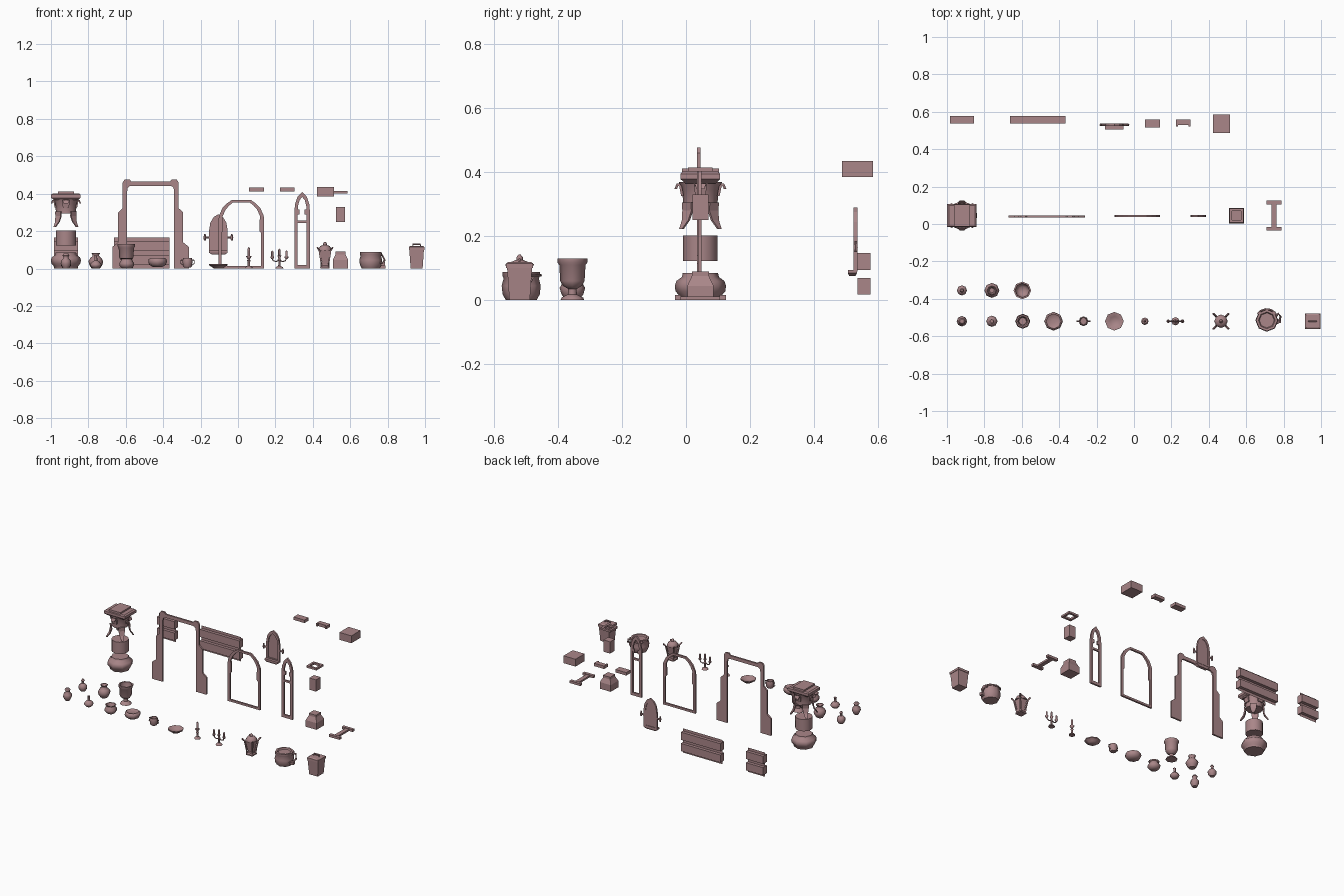
import bpy, math
from mathutils import Vector, Matrix

mat = bpy.data.materials.new("dusky_clay")
mat.diffuse_color = (0.40, 0.24, 0.25, 1)


def mesh(name, verts, faces, smooth=False):
    me = bpy.data.meshes.new(name)
    me.from_pydata(verts, [], faces)
    me.update()
    me.materials.append(mat)
    ob = bpy.data.objects.new(name, me)
    bpy.context.collection.objects.link(ob)
    if smooth:
        bpy.ops.object.select_all(action='DESELECT')
        ob.select_set(True)
        bpy.context.view_layer.objects.active = ob
        bpy.ops.object.shade_smooth_by_angle(angle=math.radians(50))
    return ob


def lathe(name, x, y, prof, n=8, sx=1, sy=1, turn=0.0):
    # prof: (radius, z) from bottom to top
    v, f = [], []
    for r, z in prof:
        for i in range(n):
            a = turn + 2 * math.pi * i / n
            v.append((x + sx * r * math.cos(a), y + sy * r * math.sin(a), z))
    for k in range(len(prof) - 1):
        for i in range(n):
            j = (i + 1) % n
            f.append((k * n + i, k * n + j, k * n + n + j, k * n + n + i))
    f += [tuple(range(n))[::-1], tuple(range(len(v) - n, len(v)))]
    return mesh(name, v, f, n > 4)


def square(name, x, y, prof, sx=1, sy=1):
    # square sections, prof: (half width, z)
    s = math.sqrt(2)
    return lathe(name, x, y, prof, 4, sx * s, sy * s, math.pi / 4)


def box(name, x0, x1, y0, y1, z0, z1):
    return square(name, (x0 + x1) / 2, (y0 + y1) / 2, [(1, z0), (1, z1)], (x1 - x0) / 2, (y1 - y0) / 2)


def full(h):
    return h + [(-a, z) for a, z in reversed(h) if a > 1e-6]


def frame(name, cx, y, outer, inner, closed=True, th=0.012):
    # outer and inner half outlines (dx, z) from bottom to top, mirrored about cx
    o, i = full(outer), full(inner)
    n = len(o)
    v = [(cx + a, y + s * th / 2, z) for s in (-1, 1) for a, z in o + i]
    f = []
    for k in range(n if closed else n - 1):
        m = (k + 1) % n
        f += [(k, m, n + m, n + k), (2 * n + m, 2 * n + k, 3 * n + k, 3 * n + m),
              (k, 2 * n + k, 2 * n + m, m), (n + k, n + m, 3 * n + m, 3 * n + k)]
    if not closed:
        f += [(0, n, 3 * n, 2 * n), (n - 1, 3 * n - 1, 4 * n - 1, 2 * n - 1)]
    return mesh(name, v, f)


def tube(name, pts, r=0.004, n=6):
    pts = [Vector(p) for p in pts]
    v, f = [], []
    for k, p in enumerate(pts):
        d = (pts[min(k + 1, len(pts) - 1)] - pts[max(k - 1, 0)]).normalized()
        q = d.to_track_quat('Z', 'Y')
        for i in range(n):
            a = 2 * math.pi * i / n
            v.append(p + q @ Vector((r * math.cos(a), r * math.sin(a), 0)))
    for k in range(len(pts) - 1):
        for i in range(n):
            j = (i + 1) % n
            f.append((k * n + i, k * n + j, k * n + n + j, k * n + n + i))
    f += [tuple(range(n))[::-1], tuple(range(len(v) - n, len(v)))]
    return mesh(name, v, f)


def leaf(name, x, y, ang, path, th=0.008):
    # path: (radius, z, half width)
    R = Matrix.Rotation(ang, 3, 'Z')
    v, f = [], []
    for r, z, w in path:
        for dr, s in ((0, -1), (0, 1), (-th, 1), (-th, -1)):
            v.append(R @ Vector((r + dr, s * w, z)) + Vector((x, y, 0)))
    for k in range(len(path) - 1):
        for i in range(4):
            j = (i + 1) % 4
            f.append((k * 4 + i, k * 4 + j, k * 4 + 4 + j, k * 4 + 4 + i))
    f += [(3, 2, 1, 0), tuple(range(len(v) - 4, len(v)))]
    return mesh(name, v, f)


Y = 0.045
# column kit: base, drum, capital
cx = -0.92
lathe("column_base", cx, Y, [(.062, 0), (.066, .014), (.078, .028), (.08, .045), (.075, .06), (.058, .072), (.055, .085)])
lathe("column_drum", cx, Y, [(.054, .122), (.054, .202)], 12)
lathe("capital_bell", cx, Y, [(.054, .295), (.054, .31), (.058, .345), (.068, .37)])
square("capital_abacus", cx, Y, [(.062, .365), (.079, .378), (.079, .395), (.07, .402)], 1, .78)
box("capital_top_block", cx - .042, cx + .042, Y - .058, Y + .058, .395, .412)
for k in range(4):
    a = k * math.pi / 2
    leaf("capital_upper_leaf", cx, Y, a, [(.06, .325, .016), (.066, .355, .02), (.074, .365, .018), (.081, .348, .012)])
    leaf("capital_lower_leaf", cx, Y, a + math.pi / 4,
         [(.062, .305, .02), (.06, .28, .02), (.068, .25, .014), (.088, .222, .006)])

# wide door surround
frame("door_surround", -0.467, 0.04,
      [(.205, 0), (.205, .115), (.174, .14), (.174, .3), (.15, .322), (.15, .46), (.138, .477), (.112, .477), (.104, .465)],
      [(.126, 0), (.126, .115), (.126, .14), (.126, .3), (.126, .322), (.126, .41), (.122, .432), (.112, .44), (.104, .442)],
      closed=False)
# arched door frame
frame("arched_frame", 0.018, 0.043,
      [(.122, 0), (.122, .19), (.122, .205), (.122, .26), (.119, .285), (.1, .325), (.075, .35), (.05, .367)],
      [(.106, .014), (.106, .19), (.097, .2), (.097, .25), (.1, .28), (.084, .315), (.065, .337), (.045, .353)])
# lancet window frame with tracery
frame("lancet_frame", 0.343, 0.043,
      [(.042, 0), (.042, .3), (.038, .345), (.024, .385), (0, .41)],
      [(.024, .02), (.024, .3), (.022, .335), (.014, .365), (0, .383)])
box("lancet_crossbar", .315, .371, .038, .048, .243, .256)
for s in (-1, 1):
    box("lancet_cusp", .343 + s * .02 - .007, .343 + s * .02 + .007, .038, .048, .29, .315)

# square pier kit: base, shaft, collar
px = .548
square("pier_base", px, Y, [(.041, 0), (.041, .045), (.034, .06), (.027, .075), (.027, .09)])
square("pier_shaft", px, Y, [(.025, .25), (.025, .33)])
for s in (-1, 1):
    box("collar_front_bar", px - .038, px + .038, Y + s * .031 - .007, Y + s * .031 + .007, .402, .415)
    box("collar_side_bar", px + s * .031 - .007, px + s * .031 + .007, Y - .024, Y + .024, .402, .415)

# floor bracket
box("bracket_stem", .735, .763, Y - .06, Y + .06, 0, .012)
for s in (-1, 1):
    box("bracket_foot", .709, .789, Y + s * .07 - .01, Y + s * .07 + .01, 0, .016)

# wall panels with rails
for nm, x0, x1 in (("small", -.985, -.855), ("large", -.663, -.365)):
    mesh(nm + "_wall_panel", [(x0, .556, 0), (x1, .556, 0), (x1, .556, .165), (x0, .556, .165)], [(0, 1, 2, 3)])
    for z in (.018, .095):
        box(nm + "_panel_rail", x0, x1, .536, .577, z, z + .052)

# wall niche with sill and side sconces
wx, wy = -0.105, 0.53
half = [(.036, .1), (.036, .2), (.03, .235), (.017, .258), (0, .27)]
frame("niche_frame", wx, wy, [(.05, .09), (.05, .2), (.043, .245), (.025, .275), (0, .29)], half)
pts = full(half)
mesh("niche_panel", [(wx + a, wy + .002, z) for a, z in pts], [tuple(range(len(pts)))])
square("niche_sill", wx, wy - .01, [(.035, .075), (.05, .085), (.05, .095)], 1, .28)
for s in (-1, 1):
    tube("niche_side_arm", [(wx + s * .045, wy, .165), (wx + s * .072, wy, .165)], .006)
    lathe("niche_side_knob", wx + s * .072, wy, [(.005, .15), (.008, .165), (.004, .185)], 6)

# loose blocks
box("block_a", .058, .14, .515, .56, .412, .432)
box("block_b", .225, .302, .528, .56, .412, .432)
for s in (-1, 1):
    box("block_b_lip", .2635 + s * .0335 - .005, .2635 + s * .0335 + .005, .52, .528, .412, .432)
box("block_c", .423, .513, .487, .585, .385, .435)

# front row of vessels
F, B = -0.52, -0.355
lathe("oil_jar", -.92, F, [(.016, 0), (.02, .008), (.028, .025), (.026, .042), (.014, .055), (.014, .064), (.019, .07), (.012, .08)])
lathe("onion_flask", -.76, F, [(.016, 0), (.028, .012), (.03, .022), (.02, .035), (.008, .043), (.007, .066), (.01, .07)])
lathe("round_pot", -.595, F, [(.024, 0), (.038, .014), (.04, .028), (.03, .044), (.028, .05), (.036, .056), (.028, .056), (.022, .045), (.02, .02)])
lathe("bowl", -.43, F, [(.025, .008), (.044, .02), (.05, .035), (.048, .05), (.04, .055), (.036, .052), (.01, .05)])
lathe("mug", -.27, F, [(.019, .006), (.025, .015), (.026, .045), (.023, .055), (.019, .055), (.018, .015)])
for s in (-1, 1):
    tube("mug_handle", [(-.27 + s * d, F, z) for d, z in ((.023, .047), (.035, .045), (.036, .027), (.023, .018))], .003)
lathe("dish", -.105, F, [(.025, 0), (.03, .005), (.05, .018), (.05, .024), (.044, .024), (.025, .01)])

# candlestick and candelabra
lathe("candlestick", .058, F, [(.02, 0), (.018, .008), (.007, .014), (.006, .035), (.01, .042), (.005, .05), (.014, .062), (.014, .067), (.007, .068), (.007, .105), (.001, .115)])
lathe("candelabra_stem", .221, F, [(.022, 0), (.018, .008), (.006, .014), (.005, .04), (.009, .046), (.005, .054), (.011, .07), (.006, .071), (.006, .1), (.001, .107)])
for s in (-1, 1):
    ax = .221 + s * .038
    tube("candelabra_arm", [(.221, F, .045), (.221 + s * .018, F, .037), (.221 + s * .033, F, .042), (ax, F, .055)], .0035)
    lathe("candelabra_arm_candle", ax, F, [(.004, .05), (.01, .058), (.01, .063), (.006, .064), (.006, .09), (.001, .097)])

# lantern
lx = .465
square("lantern_foot", lx, F, [(.024, 0), (.024, .008), (.018, .015), (.018, .025)])
square("lantern_glass", lx, F, [(.015, .025), (.026, .095)])
lathe("lantern_cap", lx, F, [(.036, .095), (.036, .105), (.025, .12), (.01, .126), (.01, .134), (.003, .143)])
for sx in (-1, 1):
    for sy in (-1, 1):
        tube("lantern_corner_rib", [(lx + sx * d, F + sy * d, z) for d, z in ((.02, .005), (.02, .03), (.03, .095), (.041, .112))], .0055, 4)

# cauldron with side handle
lathe("cauldron", .71, -.515, [(.048, 0), (.058, .018), (.061, .045), (.055, .068), (.058, .074), (.058, .088), (.045, .088), (.04, .08)])
tube("cauldron_side_handle", [(.75, -.5, .07), (.772, -.48, .07), (.784, -.495, .045), (.775, -.525, .03), (.752, -.535, .03)], .006)
box("cauldron_spout", .755, .785, -.53, -.51, .015, .035)
tube("cauldron_bail", [(.71 + .06 * math.cos(a), -.515 + .06 * math.sin(a), .078) for a in
                       [math.radians(20 + 25 * i) for i in range(6)]], .005)

# lidded bin
bx = .955
square("bin_body", bx, F, [(.032, 0), (.039, .1), (.042, .1), (.042, .115), (.034, .12)])
tube("bin_handle", [(bx - .02, F, .118), (bx - .02, F, .129), (bx + .02, F, .129), (bx + .02, F, .118)], .004, 4)

# second row of vessels
lathe("stoppered_bottle", -.92, B, [(.015, 0), (.026, .015), (.027, .035), (.016, .048), (.008, .052), (.008, .066), (.012, .07), (.006, .08)])
lathe("tall_vase", -.76, B, [(.022, 0), (.034, .018), (.04, .038), (.03, .056), (.018, .066), (.018, .074), (.025, .084), (.02, .084), (.013, .07)])
lathe("goblet", -.597, B, [(.037, 0), (.034, .008), (.014, .018), (.013, .035), (.03, .045), (.038, .06), (.041, .11), (.047, .118), (.047, .13), (.038, .13), (.034, .065), (.02, .052)])
